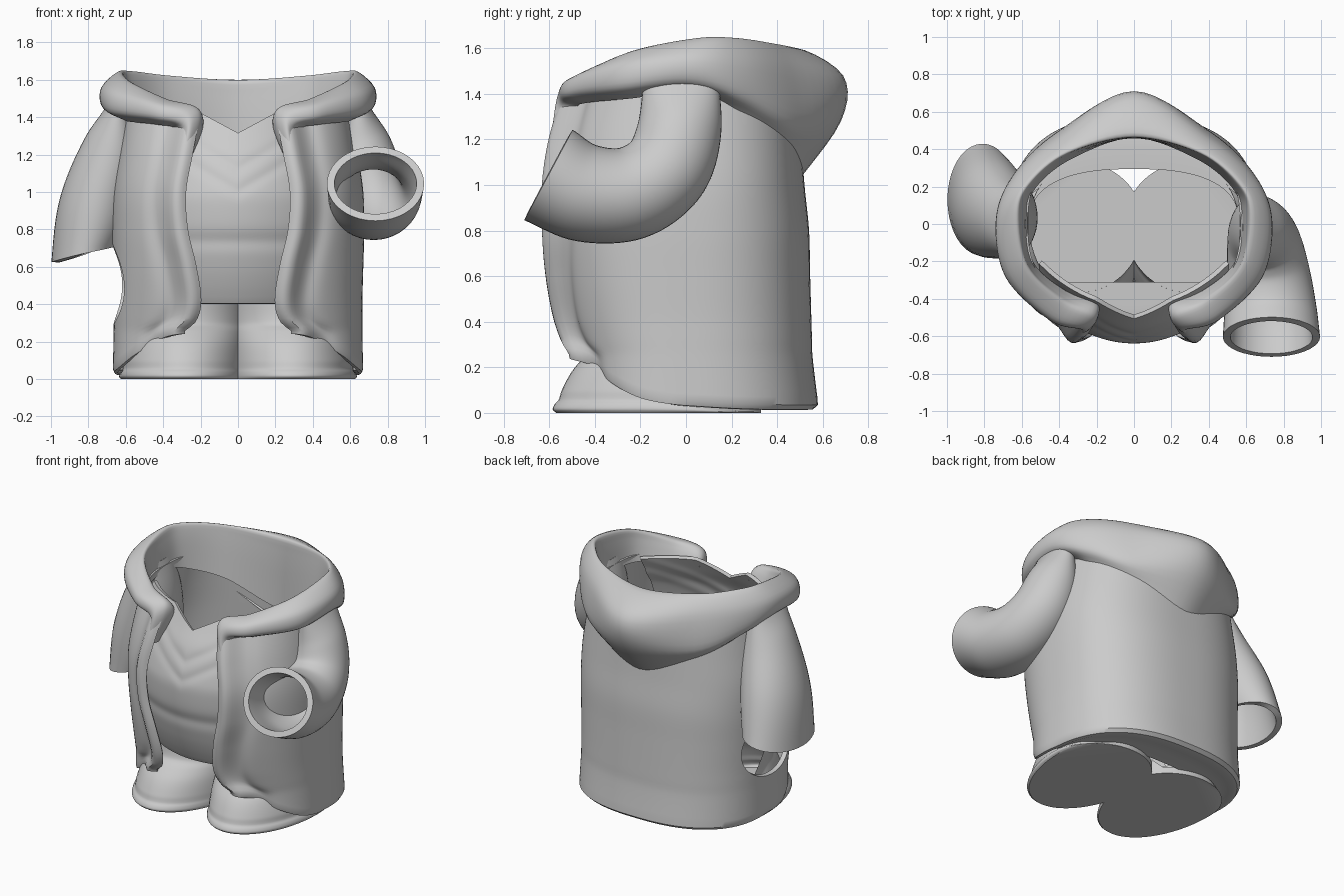
import bpy, bmesh
from math import sin, cos, pi, asin, exp
from mathutils import Vector

if "Cube" in bpy.data.objects:
    bpy.data.objects.remove(bpy.data.objects["Cube"])

def curve(keys, x):
    """Smooth Hermite interpolation of keys (x, v1, v2, ...)."""
    x = min(max(x, keys[0][0]), keys[-1][0])
    i = 0
    while i < len(keys) - 2 and x > keys[i + 1][0]:
        i += 1
    def slope(j, c):
        a, b = keys[max(j - 1, 0)], keys[min(j + 1, len(keys) - 1)]
        return (b[c] - a[c]) / (b[0] - a[0])
    h = keys[i + 1][0] - keys[i][0]
    t = (x - keys[i][0]) / h
    return [(2*t**3 - 3*t**2 + 1) * keys[i][c] + (t**3 - 2*t**2 + t) * h * slope(i, c)
            + (3*t**2 - 2*t**3) * keys[i + 1][c] + (t**3 - t**2) * h * slope(i + 1, c)
            for c in range(1, len(keys[0]))]

def sheet(name, rows, closed=False, thick=0.0, cap=False):
    """Grid surface through rows of points."""
    bm = bmesh.new()
    vs = [[bm.verts.new(p) for p in r] for r in rows]
    n = len(rows[0])
    for a, b in zip(vs, vs[1:]):
        for j in range(n if closed else n - 1):
            k = (j + 1) % n
            bm.faces.new((a[j], a[k], b[k], b[j]))
    if cap:
        bm.faces.new(vs[0][::-1])
    bmesh.ops.recalc_face_normals(bm, faces=bm.faces)
    me = bpy.data.meshes.new(name)
    bm.to_mesh(me)
    bm.free()
    ob = bpy.data.objects.new(name, me)
    bpy.context.collection.objects.link(ob)
    if thick:
        m = ob.modifiers.new("thickness", 'SOLIDIFY')
        m.thickness, m.offset = thick, 0
    return ob

def smooth(ob, angle=40):
    bpy.ops.object.select_all(action='DESELECT')
    ob.select_set(True)
    bpy.context.view_layer.objects.active = ob
    for m in list(ob.modifiers):
        bpy.ops.object.modifier_apply(modifier=m.name)
    bpy.ops.object.shade_smooth_by_angle(angle=angle * pi / 180)

def power(v, e):
    return abs(v) ** e * (1 if v >= 0 else -1)

# Coat: superellipse wrap, open at the front, rolled lips and a hem tucked in to the boots
COAT = [  # z, half width, front depth, back depth, opening half width
    (0.0, .655, .48, .57, .33), (.25, .65, .49, .54, .30), (.32, .65, .51, .538, .23),
    (.42, .65, .54, .535, .205), (.6, .655, .58, .53, .23), (.8, .66, .61, .525, .275),
    (1.0, .655, .615, .505, .285), (1.2, .625, .575, .49, .25), (1.44, .58, .49, .475, .205)]
HEM = [(-.6, .26), (-.42, .24), (-.2, .14), (0, .065), (.25, .03), (.6, .025)]
TUCK = [(0, 1, 0), (1, .975, -.012), (2, .93, -.012), (3, .84, -.002), (4, .7, .005), (5, .52, .005)]
rows = []
for i in range(-5, 49):
    row = []
    for j in range(121):
        s = 2 * j / 120 - 1
        c = cos(2 * pi * (.5 + .43 * s))
        z0 = curve(HEM, -.52 * c)[0] + .015
        z1 = 1.43 - .08 * max(c, 0) ** 2
        z = z0 + (z1 - z0) * max(i, 0) / 48
        rx, yf, yb, xe = curve(COAT, z)
        a = pi + (pi - asin((xe / rx) ** 1.25)) * s * (1.25 - .25 * s * s)
        x, y = rx * power(sin(a), .8), -(yf if cos(a) > 0 else yb) * power(cos(a), .8)
        if cos(a) > 0:
            d = abs(x) - xe
            y += -.05 * exp(-((d - .045) / .045) ** 2) + .02 * exp(-((d - .15) / .05) ** 2)
        if i < 0:
            f, dz = curve(TUCK, -i)
            if cos(a) > 0:
                f = 1 - (1 - f) * .12
            x, y, z = x * (1 - (1 - f) * .3), y * f, z + dz
        row.append((x, y, z))
    rows.append(row)
coat = sheet("coat", rows, thick=.03)

# Opening in the coat side below the hanging sleeve
bpy.ops.mesh.primitive_uv_sphere_add(segments=48, ring_count=24, location=(-.68, -.02, .51))
cutter = bpy.context.object
cutter.name = "side_opening_cutter"
cutter.scale = (.22, .30, .22)
cutter.hide_render = True
m = coat.modifiers.new("opening", 'BOOLEAN')
m.operation, m.object, m.solver = 'DIFFERENCE', cutter, 'EXACT'
smooth(coat)
bpy.data.objects.remove(cutter)

# Tunic front panel with V neck and underside
TUNIC = [(.4, -.49), (.5, -.535), (.6, -.57), (.76, -.61), (.9, -.625), (1.0, -.62),
         (1.2, -.555), (1.32, -.49), (1.45, -.42)]
rows = []
for i in range(65):
    row = []
    for j in range(49):
        x = (j / 24 - 1) * .5
        top = 1.31 + .55 * min(abs(x), .2)
        if i < 5:
            z, y = .415, -.31 - .038 * i
        else:
            z = .415 + (top - .415) * (i - 5) / 59
            y = curve(TUNIC, z)[0]
            y += .01 * exp(-((z - .74) / .045) ** 2)
            for zc in (1.0, 1.12):
                y += .007 * exp(-((z - zc - .6 * abs(x)) / .035) ** 2)
        row.append((x, y + .9 * x * x * (1 if i >= 5 else i / 5), z))
    rows.append(row)
smooth(sheet("tunic", rows, thick=.025))

# Collar and hanging hood: profile from inner neck over the rim to the outer tuck
HOOD = [
    [(.25, -.52, 1.18), (.25, -.55, 1.18), (.265, -.58, 1.18), (.295, -.597, 1.18), (.33, -.57, 1.18), (.35, -.52, 1.18)],
    [(.19, -.42, 1.36), (.19, -.46, 1.41), (.21, -.51, 1.43), (.26, -.56, 1.40), (.29, -.555, 1.35), (.33, -.48, 1.33)],
    [(.36, -.36, 1.38), (.37, -.39, 1.46), (.39, -.42, 1.50), (.44, -.50, 1.47), (.45, -.51, 1.40), (.43, -.44, 1.36)],
    [(.54, -.20, 1.38), (.56, -.22, 1.53), (.58, -.23, 1.59), (.67, -.28, 1.53), (.68, -.28, 1.43), (.60, -.24, 1.38)],
    [(.57, .05, 1.38), (.60, .05, 1.57), (.63, .05, 1.645), (.73, .02, 1.56), (.72, .02, 1.45), (.60, .04, 1.41)],
    [(.52, .20, 1.34), (.55, .20, 1.58), (.57, .22, 1.645), (.64, .25, 1.54), (.64, .26, 1.39), (.57, .24, 1.32)],
    [(.33, .35, 1.26), (.35, .37, 1.55), (.36, .39, 1.62), (.41, .46, 1.51), (.41, .49, 1.28), (.38, .42, 1.18)],
    [(0, .46, 1.10), (0, .46, 1.50), (0, .49, 1.60), (0, .69, 1.48), (0, .68, 1.28), (0, .48, 1.0)]]
HOOD += [[(-x, y, z) for x, y, z in s] for s in HOOD[-2::-1]]
rows = []
for i in range(8 * (len(HOOD) - 1) + 1):
    prof = [(k, *curve([(n, *s[k]) for n, s in enumerate(HOOD)], i / 8)) for k in range(6)]
    rows.append([curve(prof, q / 5) for q in range(26)])
smooth(sheet("hood_collar", rows), 80)

# Sleeves: centre, ring direction, radii across and around
def sleeve(name, keys):
    ks = [(n, *k) for n, k in enumerate(keys)]
    rows = []
    for i in range(8 * (len(ks) - 1) + 1):
        px, py, pz, dx, dy, dz, ra, rb = curve(ks, i / 8)
        t = Vector((dx, dy, dz)).normalized()
        a = (Vector((1, 0, 0)) - t * t.x).normalized()
        b = t.cross(a)
        rows.append([Vector((px, py, pz)) + a * ra * cos(2*pi*j/40) + b * rb * sin(2*pi*j/40)
                     for j in range(40)])
    smooth(sheet(name, rows, closed=True, thick=.04))

sleeve("hanging_sleeve", [
    (-.64, .00, 1.46, 0, 0, -1, .04, .14), (-.67, .03, 1.22, -.4, .05, -1, .145, .19),
    (-.75, .08, .95, -.2, .1, -1, .18, .245), (-.81, .13, .675, .3, 0, -1, .175, .28)])
sleeve("raised_sleeve", [
    (.64, -.02, 1.46, 0, 0, -1, .04, .145), (.66, -.03, 1.24, .4, -.1, -1, .14, .165),
    (.69, -.09, 1.07, .2, -.55, -.8, .175, .175), (.715, -.24, .965, .1, -1, -.3, .20, .185),
    (.73, -.44, .965, 0, -1, .2, .225, .195), (.735, -.605, 1.045, 0, -.88, .47, .24, .205)])

# Boots and legs: egg-shaped rings, low at the back, flat sole, merged at the middle
BOOT = [(0, .335, .57), (.015, .345, .585), (.04, .34, .575), (.055, .33, .56), (.1, .325, .545),
        (.19, .30, .495), (.26, .28, .43), (.30, .27, .385), (.44, .27, .365)]
rows = []
for i in range(45):
    z = .43 * (i / 44) ** 1.5
    rx, rf = curve(BOOT, z)
    row = []
    for j in range(56):
        a = 2 * pi * j / 56
        ix = rx if cos(a) > 0 else .34   # inner side stays wide so the pair meets
        low = 1 - .9 * min(max(sin(a) + .3, 0), 1)
        row.append((.29 + ix * cos(a), (.33 if sin(a) > 0 else rf) * sin(a), z * low))
    rows.append(row)
boots = sheet("boots", rows, closed=True, cap=True)
m = boots.modifiers.new("pair", 'MIRROR')
m.use_bisect_axis[0] = True
m.merge_threshold = .002
smooth(boots)
